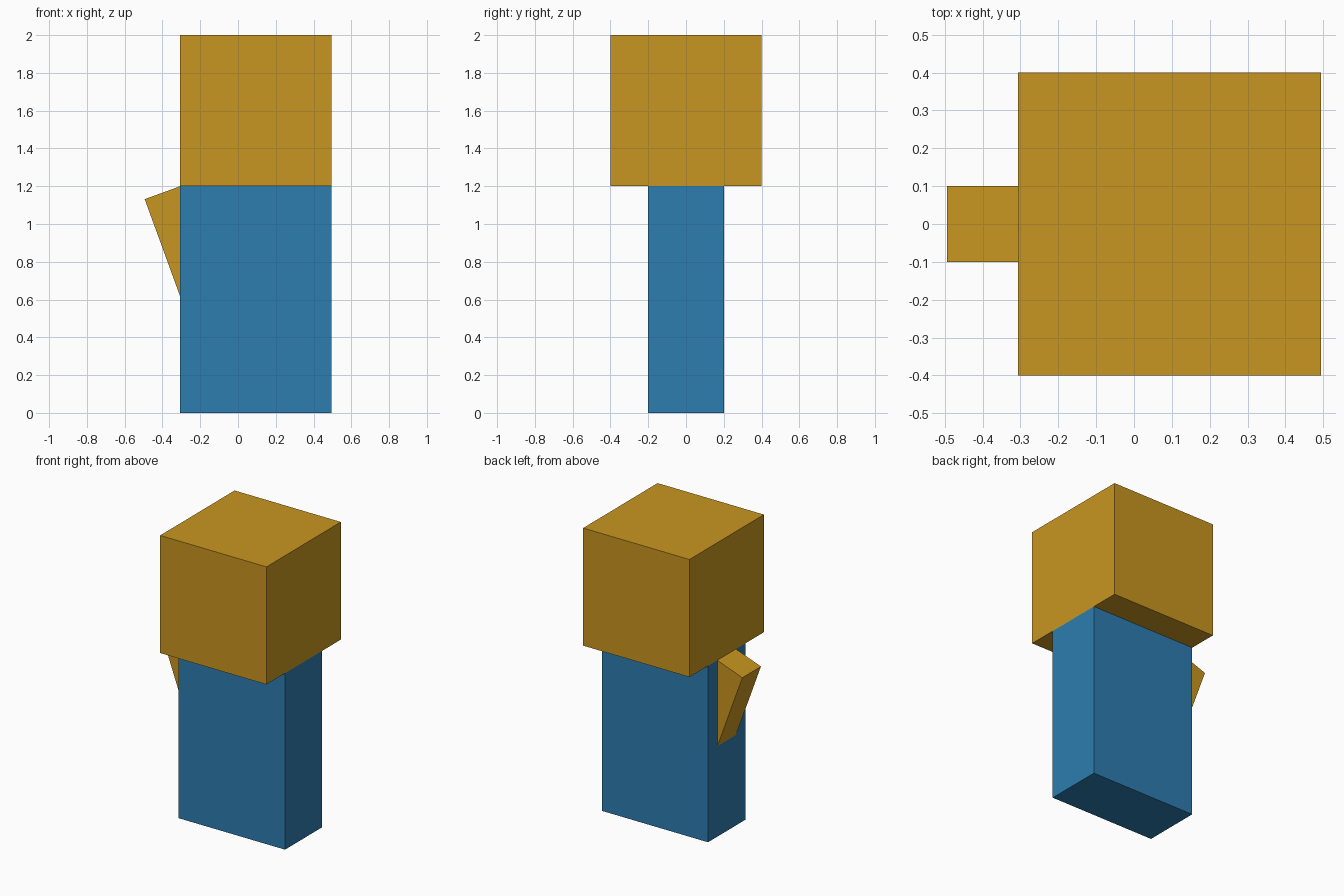
import bpy
from math import radians
from mathutils import Matrix, Vector

cube = bpy.data.objects.get("Cube")
if cube:
    bpy.data.objects.remove(cube, do_unlink=True)


def make_material(name, rgb):
    mat = bpy.data.materials.new(name)
    mat.use_nodes = True
    color = (*rgb, 1.0)
    mat.diffuse_color = color
    for node in mat.node_tree.nodes:
        if node.type == 'BSDF_PRINCIPLED':
            node.inputs["Base Color"].default_value = color
    return mat


def add_box(name, size, center, mat, tilt=0.0):
    bpy.ops.mesh.primitive_cube_add(size=1)
    obj = bpy.context.object
    obj.name = obj.data.name = name
    obj.data.transform(Matrix.Diagonal((*size, 1)))
    obj.location = center
    obj.rotation_euler.y = tilt
    obj.data.materials.append(mat)
    return obj


gold = make_material("golden yellow", (0.584, 0.305, 0.015))
blue = make_material("shirt blue", (0.026, 0.205, 0.434))

# Body and head share the same width
CENTER_X = 0.094
add_box("body", (0.8, 0.4, 1.2), (CENTER_X, 0, 0.6), blue)
add_box("head", (0.8, 0.8, 0.8), (CENTER_X, 0, 1.6), gold)

# Tilted arm, its upper inner edge meeting the top of the body side
tilt = radians(-20)
arm_size = Vector((0.2, 0.2, 0.8))
shoulder = Vector((CENTER_X - 0.4, 0, 1.2))
to_center = Matrix.Rotation(tilt, 3, 'Y') @ Vector((-arm_size.x / 2, 0, -arm_size.z / 2))
add_box("right_arm", arm_size, shoulder + to_center, gold, tilt)
